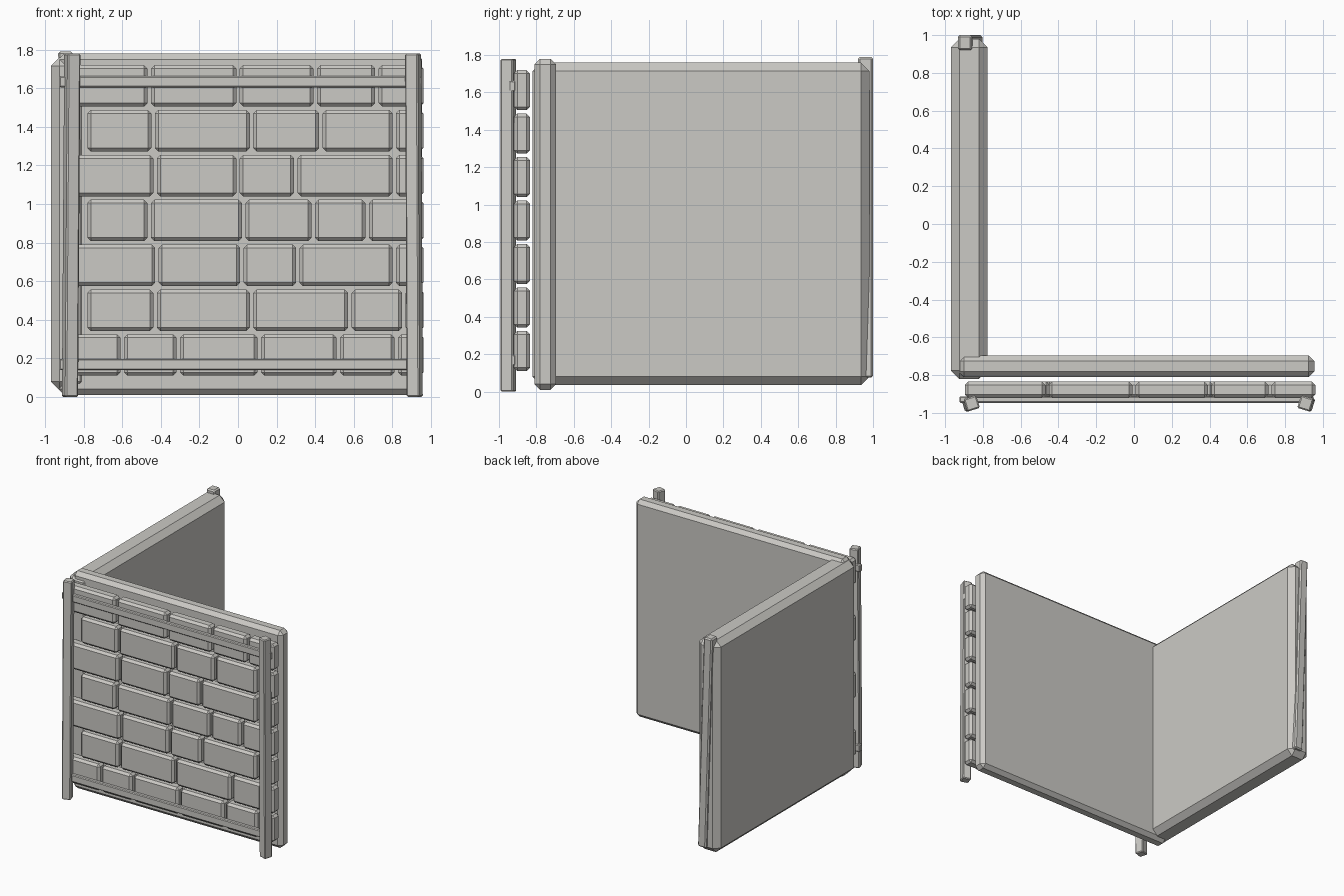
import bpy
import bmesh
from mathutils import Matrix, Vector

cube = bpy.data.objects.get("Cube")
if cube:
    bpy.data.objects.remove(cube, do_unlink=True)

stone = bpy.data.materials.new("warm grey")
stone.use_nodes = True
GREY = (0.6, 0.59, 0.56, 1)
stone.diffuse_color = GREY
stone.node_tree.nodes["Principled BSDF"].inputs["Base Color"].default_value = GREY


def add_block(bm, low, high, chamfer, turn=0.0, lean=0.0):
    """Chamfered box between two corners, turned about z; lean shifts its top in x."""
    low, high = Vector(low), Vector(high)
    size = high - low
    part = bmesh.new()
    bmesh.ops.create_cube(part, size=1, matrix=Matrix.Diagonal((*size, 1)))
    bmesh.ops.bevel(part, geom=part.edges[:], offset=chamfer, segments=1,
                    affect='EDGES', profile=0.5)
    shear = Matrix.Identity(4)
    shear[0][2] = lean / size.z
    part.transform(Matrix.Translation((low + high) / 2) @ shear
                   @ Matrix.Rotation(turn, 4, 'Z'))
    mesh = bpy.data.meshes.new("temp")
    part.to_mesh(mesh)
    part.free()
    bm.from_mesh(mesh)
    bpy.data.meshes.remove(mesh)


def finish(name, bm):
    mesh = bpy.data.meshes.new(name)
    bm.to_mesh(mesh)
    bm.free()
    mesh.materials.append(stone)
    bpy.context.collection.objects.link(bpy.data.objects.new(name, mesh))


def block(name, *args, **options):
    bm = bmesh.new()
    add_block(bm, *args, **options)
    finish(name, bm)


# The two wall panels meeting at a corner
block("front_panel", (-0.93, -0.81, 0.01), (0.955, -0.695, 1.78), 0.03)
block("side_panel", (-0.97, -0.82, 0.035), (-0.775, 0.98, 1.76), 0.045)

# Courses of bricks: each list holds the joints along the row
courses = [
    [-0.905, -0.6, -0.31, 0.11, 0.52, 0.82, 0.97],
    [-0.79, -0.43, 0.07, 0.58, 0.86, 0.97],
    [-0.905, -0.42, 0.02, 0.31, 0.81, 0.97],
    [-0.79, -0.46, 0.03, 0.39, 0.67, 0.97],
    [-0.905, -0.43, 0.0, 0.3, 0.81, 0.97],
    [-0.79, -0.44, 0.07, 0.43, 0.81, 0.97],
    [-0.905, -0.46, 0.0, 0.4, 0.72, 0.97],
]
GAP = 0.009
for row, joints in enumerate(courses):
    bm = bmesh.new()
    z = 0.11 + row * 0.2325
    for left, right in zip(joints, joints[1:]):
        add_block(bm, (left + GAP, -0.92, z), (right - GAP, -0.835, z + 0.215), 0.018)
    finish(f"brick_course_{row + 1}", bm)

# Cross rails tying the bricks to the posts
for name, z in (("lower_rail", 0.14), ("upper_rail", 1.605)):
    block(name, (-0.925, -0.947, z), (0.95, -0.912, z + 0.058), 0.006)

# Upright posts
block("right_front_post", (-0.9, -0.985, 0), (-0.83, -0.915, 1.78), 0.007,
      turn=0.3, lean=0.012)
block("left_front_post", (0.877, -0.985, 0), (0.947, -0.915, 1.78), 0.007,
      turn=-0.3, lean=-0.008)
block("rear_post", (-0.905, 0.92, 0.075), (-0.83, 1.0, 1.79), 0.01, lean=-0.055)
